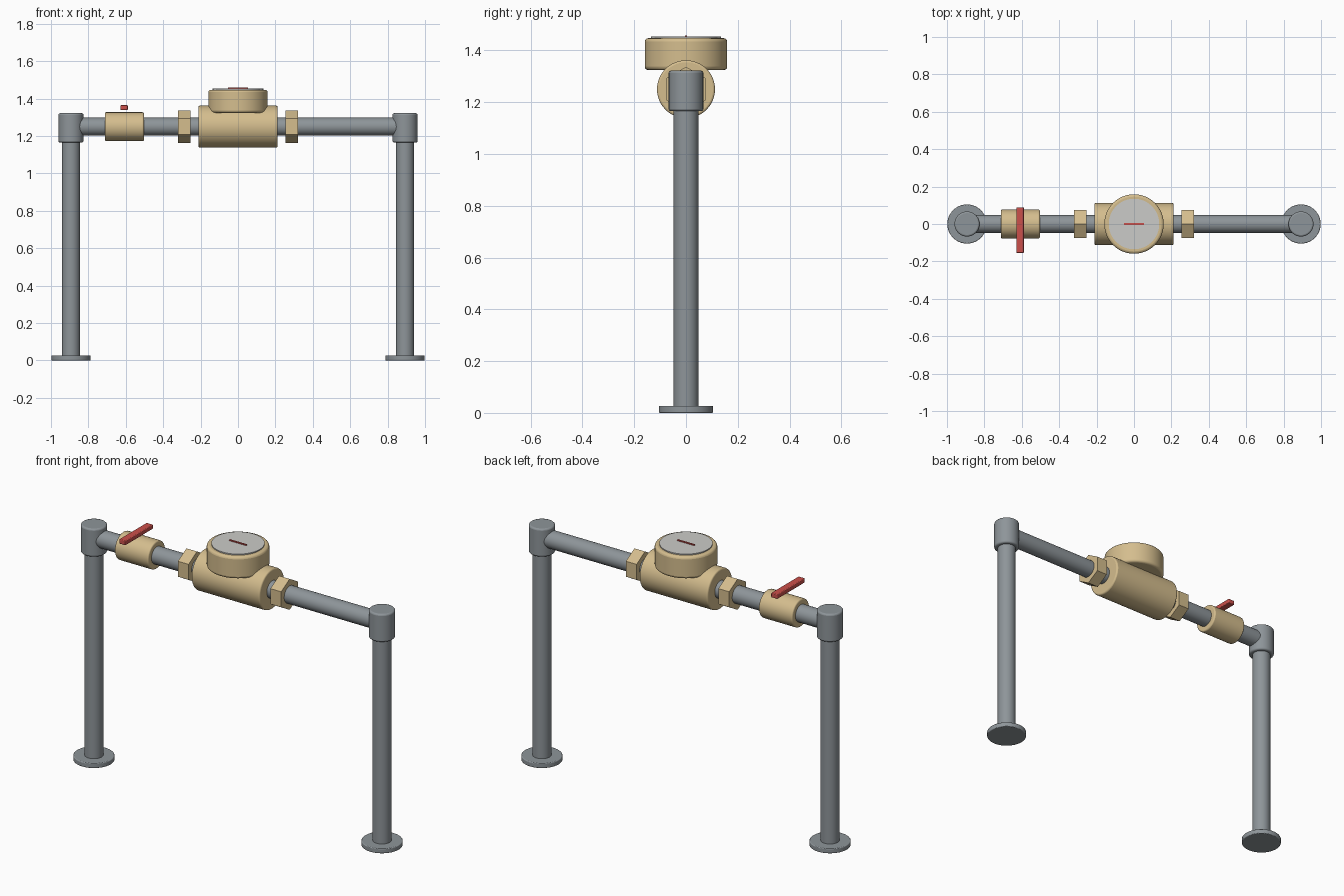
import bpy
import math

cube = bpy.data.objects.get("Cube")
if cube:
    bpy.data.objects.remove(cube, do_unlink=True)


def material(name, rgb):
    m = bpy.data.materials.new(name)
    m.use_nodes = True
    m.diffuse_color = (*rgb, 1)
    m.node_tree.nodes["Principled BSDF"].inputs["Base Color"].default_value = (*rgb, 1)
    return m


STEEL = material("grey steel", (0.27, 0.30, 0.32))
BRASS = material("brass", (0.66, 0.51, 0.27))
DIAL = material("pale dial", (0.60, 0.60, 0.58))
RED = material("red paint", (0.60, 0.08, 0.07))

PIPE_Z = 1.25
LEG_X = 0.893


def finish(obj, name, mat, bevel):
    obj.name = obj.data.name = name
    obj.data.materials.append(mat)
    if bevel:
        mod = obj.modifiers.new("soft edge", "BEVEL")
        mod.width = bevel
        mod.segments = 3
        mod.limit_method = "ANGLE"
        mod.angle_limit = math.radians(40)
    return obj


def cylinder(name, mat, radius, start, end, axis="Z", at=(0, 0), bevel=0.0, sides=48):
    """Cylinder running from start to end along X (at = y, z) or Z (at = x, y)."""
    mid = (start + end) / 2
    along_x = axis == "X"
    bpy.ops.mesh.primitive_cylinder_add(
        vertices=sides, radius=radius, depth=end - start,
        location=(mid, *at) if along_x else (*at, mid),
        rotation=(0, math.pi / 2, 0) if along_x else (0, 0, 0))
    obj = bpy.context.object
    if sides > 6:
        bpy.ops.object.shade_smooth_by_angle(angle=math.radians(35))
    return finish(obj, name, mat, bevel)


def box(name, mat, size, location, bevel=0.0):
    bpy.ops.mesh.primitive_cube_add(size=1, location=location)
    obj = bpy.context.object
    obj.scale = size
    bpy.ops.object.transform_apply(location=False, rotation=False, scale=True)
    return finish(obj, name, mat, bevel)


# Stand legs, floor flanges, elbows and union nuts on both sides
for side, s in (("left", 1), ("right", -1)):
    spot = (s * LEG_X, 0)
    cylinder(side + "_floor_flange", STEEL, 0.105, 0, 0.027, at=spot, bevel=0.004)
    cylinder(side + "_leg", STEEL, 0.048, 0.02, 1.25, at=spot)
    cylinder(side + "_elbow", STEEL, 0.067, 1.165, 1.322, at=spot, bevel=0.009)
    nut_x = s * 0.287
    nut = cylinder(side + "_union_nut", BRASS, 0.0866, nut_x - 0.033, nut_x + 0.033,
                   axis="X", at=(0, PIPE_Z), sides=6)
    # turn the hexagon so that a flat faces up
    nut.rotation_euler = (math.pi / 2, 0, math.pi / 2)
    nut.rotation_euler.rotate_axis("Z", math.pi / 6)

# Horizontal pipe
cylinder("cross_pipe", STEEL, 0.048, -LEG_X, LEG_X, axis="X", at=(0, PIPE_Z))

# Water meter
cylinder("meter_body", BRASS, 0.112, -0.212, 0.212, axis="X", at=(0, PIPE_Z), bevel=0.008)
cylinder("meter_register", BRASS, 0.159, 1.324, 1.447, bevel=0.013, sides=64)
cylinder("meter_dial", DIAL, 0.135, 1.445, 1.453, sides=64)
box("meter_needle", RED, (0.106, 0.009, 0.006), (0, 0, 1.455))

# Shut-off valve with lever
cylinder("valve_body", BRASS, 0.077, -0.712, -0.503, axis="X", at=(0, PIPE_Z), bevel=0.007)
box("valve_lever", RED, (0.04, 0.245, 0.025), (-0.609, -0.033, 1.352), bevel=0.004)

# Hexagon flats: align every nut with a flat on top
for obj in bpy.context.scene.objects:
    if obj.name.endswith("union_nut"):
        obj.rotation_euler = (0, math.pi / 2, 0)
        obj.rotation_euler.rotate_axis("Z", math.pi / 2)
